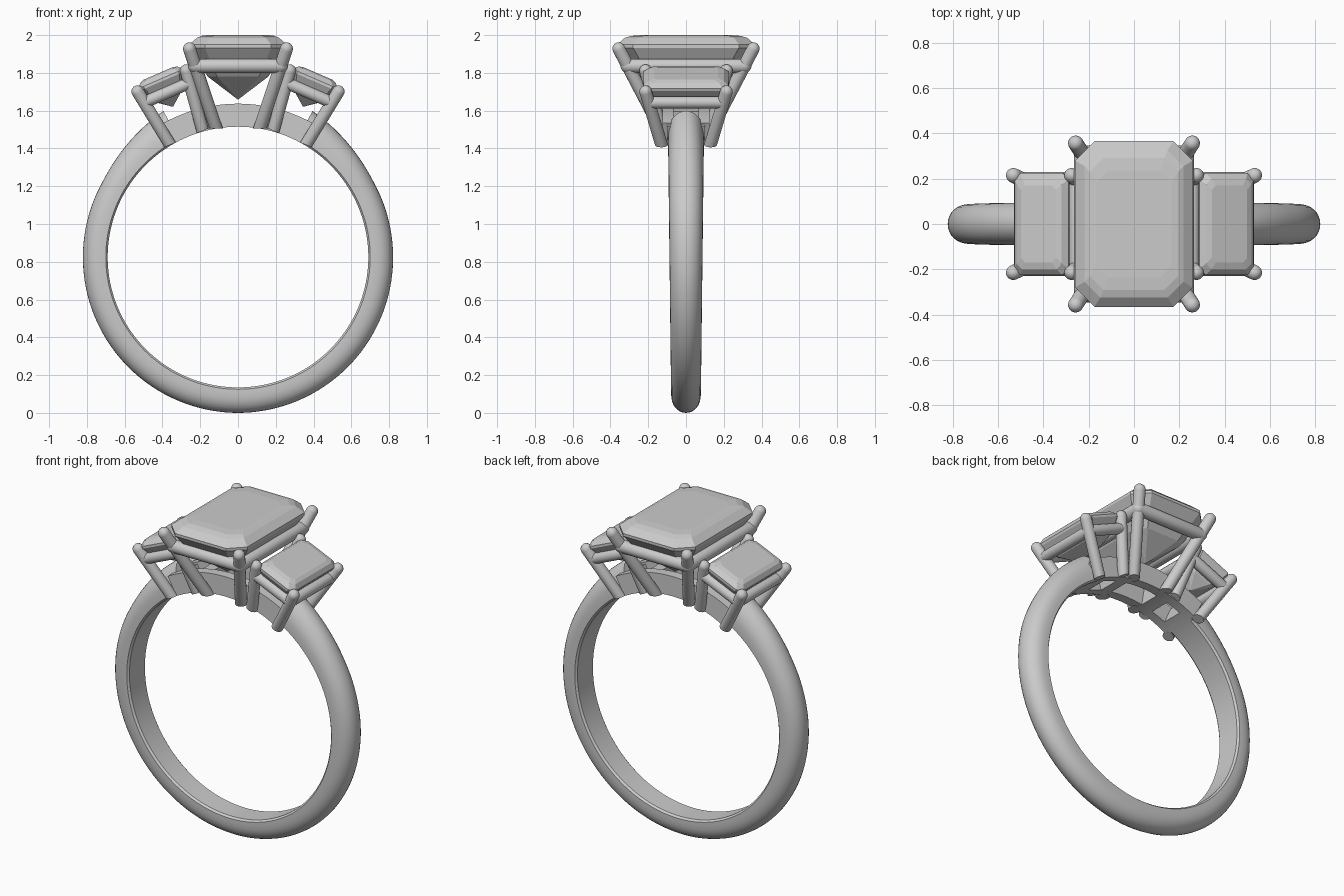
import bpy, bmesh
from math import sin, cos, pi, radians, degrees
from mathutils import Vector

if "Cube" in bpy.data.objects:
    bpy.data.objects.remove(bpy.data.objects["Cube"])

CZ = 0.825      # height of the ring centre
R_IN = 0.69     # finger hole radius


def loft(name, rings, angle=0.0, smooth=True):
    """Skin a list of equal-length closed rings and cap both ends."""
    bm = bmesh.new()
    rows = [[bm.verts.new(p) for p in ring] for ring in rings]
    n = len(rows[0])
    for a, b in zip(rows, rows[1:]):
        for i in range(n):
            j = (i + 1) % n
            bm.faces.new((a[i], a[j], b[j], b[i]))
    bm.faces.new(rows[0][::-1])
    bm.faces.new(rows[-1])
    bmesh.ops.remove_doubles(bm, verts=bm.verts, dist=1e-5)
    bmesh.ops.recalc_face_normals(bm, faces=bm.faces)
    me = bpy.data.meshes.new(name)
    bm.to_mesh(me)
    bm.free()
    ob = bpy.data.objects.new(name, me)
    bpy.context.collection.objects.link(ob)
    ob.location.z = CZ
    ob.rotation_euler.y = angle
    if smooth:
        bpy.ops.object.select_all(action='DESELECT')
        ob.select_set(True)
        bpy.context.view_layer.objects.active = ob
        bpy.ops.object.shade_smooth_by_angle(angle=radians(35))
    return ob


def rod(name, a, b, r, angle, flat_foot):
    """Round wire from a to b, domed tip; the foot is cut level or domed."""
    a, b = Vector(a), Vector(b)
    d = (b - a).normalized()
    u = d.orthogonal().normalized()
    v = d.cross(u)
    seg = [2 * pi * i / 20 for i in range(20)]
    circ = lambda c, q: [c + (u * cos(t) + v * sin(t)) * q for t in seg]
    dome = [k * pi / 10 for k in range(5)] + [pi * 0.48]
    if flat_foot:
        rings = [[p - d * ((p.z - a.z) / d.z) for p in circ(a, r)]]
    else:
        rings = [circ(a - d * r * sin(t), r * cos(t)) for t in reversed(dome)]
    rings += [circ(b + d * r * sin(t), r * cos(t)) for t in dome]
    loft(name, rings, angle)


def octagon(hx, hy, c, z):
    return [(hx, hy - c, z), (hx - c, hy, z), (c - hx, hy, z), (-hx, hy - c, z),
            (-hx, c - hy, z), (c - hx, -hy, z), (hx - c, -hy, z), (hx, c - hy, z)]


def setting(name, angle, stone, tip, foot, rail_z, r, rail_r):
    """Step-cut stone with four prongs and four gallery rails."""
    loft(name + "_stone", [octagon(*s) for s in stone], angle, smooth=False)
    tip, foot = Vector(tip), Vector(foot)
    f = (rail_z - foot.z) / (tip.z - foot.z)
    m = foot.lerp(tip, f)
    corners = [(1, 1), (-1, 1), (-1, -1), (1, -1)]
    for i, (sx, sy) in enumerate(corners):
        flip = lambda p, s: (p.x * s[0], p.y * s[1], p.z)
        rod(f"{name}_prong_{i}", flip(foot, (sx, sy)), flip(tip, (sx, sy)), r, angle, True)
        rod(f"{name}_rail_{i}", flip(m, (sx, sy)), flip(m, corners[(i + 1) % 4]),
            rail_r, angle, False)


# Shank: domed band, thicker and wider toward the shoulders
END = radians(27)
N = 128
shank = []
for k in range(N + 1):
    th = END + (2 * pi - 2 * END) * k / N
    off = degrees(min(th, 2 * pi - th))
    r_out = 0.82 + 0.005 * (off / 180) ** 2 + 0.046 * max(0, (62 - off) / 34) ** 1.5
    w = 0.0875 + 0.0085 * cos(th)
    base = R_IN + 0.03
    prof = [(R_IN, -w + 0.012), (R_IN + 0.01, -w)]
    for i in range(17):
        t = pi * i / 16
        prof.append((base + (r_out - base) * sin(t) ** 0.85, -w * cos(t)))
    prof += [(R_IN + 0.01, w), (R_IN, w - 0.012)]
    shank.append([(q * sin(th), y, q * cos(th)) for q, y in prof])
loft("shank", shank)


# Open bridge under the stones: two side rails and cross bars
def arc(name, a0, a1, y0, y1, r_out, steps):
    rings = []
    for k in range(steps + 1):
        t = radians(a0 + (a1 - a0) * k / steps)
        rings.append([(q * sin(t), y, q * cos(t)) for q, y in
                      ((R_IN, y0), (r_out, y0), (r_out, y1), (R_IN, y1))])
    loft(name, rings)


for side, s in (("front", -1), ("back", 1)):
    arc(f"bridge_rail_{side}", -29, 29, s * 0.065, s * 0.125, 0.812, 24)
for i, a in enumerate((-27, -12.5, 12.5, 27)):
    arc(f"bridge_bar_{i}", a - 3.2, a + 3.2, -0.1, 0.1, 0.80, 4)

# Centre setting: (half x, half y, corner cut, height above ring centre)
setting("centre", 0,
        [(0.165, 0.235, 0.05, 1.175), (0.195, 0.29, 0.06, 1.171),
         (0.218, 0.325, 0.07, 1.160), (0.26, 0.365, 0.085, 1.125),
         (0.26, 0.365, 0.085, 1.108), (0.22, 0.315, 0.07, 1.045),
         (0.16, 0.25, 0.05, 0.955), (0.002, 0.10, 0.001, 0.835)],
        tip=(0.257, 0.356, 1.103), foot=(0.115, 0.135, 0.68),
        rail_z=1.012, r=0.034, rail_r=0.038)

# Side settings, tilted to follow the ring
for name, s in (("left", -1), ("right", 1)):
    setting(name, s * radians(23.4),
            [(0.085, 0.17, 0.02, 1.06), (0.108, 0.20, 0.025, 1.052),
             (0.13, 0.225, 0.03, 1.028), (0.13, 0.225, 0.03, 1.014),
             (0.112, 0.20, 0.025, 0.975), (0.075, 0.155, 0.02, 0.925),
             (0.002, 0.08, 0.001, 0.868)],
            tip=(0.14, 0.214, 1.015), foot=(0.094, 0.13, 0.688),
            rail_z=0.948, r=0.033, rail_r=0.032)
